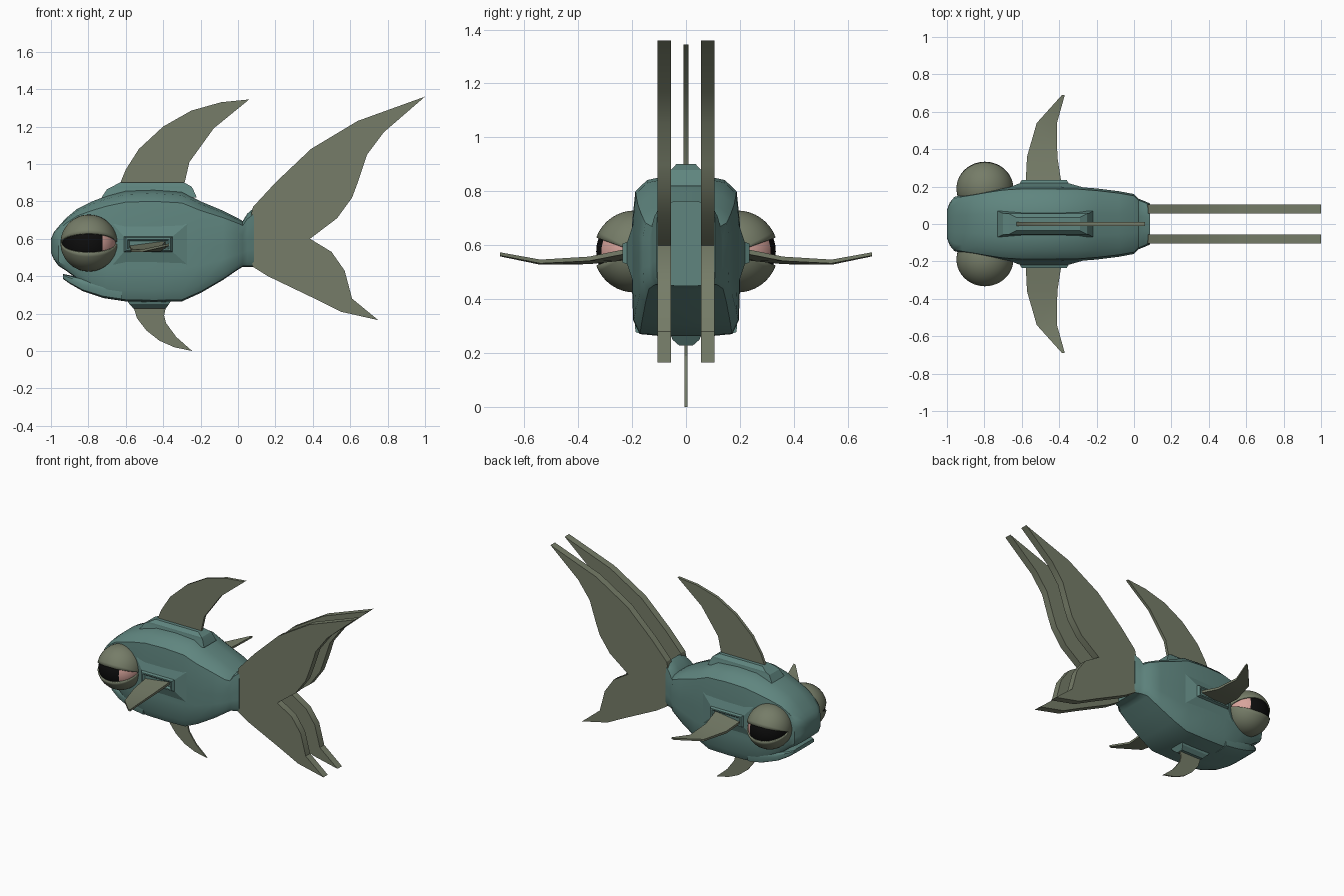
import bpy, bmesh, math
from mathutils import Vector

if "Cube" in bpy.data.objects:
    bpy.data.objects.remove(bpy.data.objects["Cube"])


def material(name, rgb):
    m = bpy.data.materials.new(name)
    m.diffuse_color = (*rgb, 1)
    m.use_nodes = True
    m.node_tree.nodes["Principled BSDF"].inputs["Base Color"].default_value = m.diffuse_color
    return m


TEAL = material("teal skin", (0.115, 0.235, 0.212))
OLIVE = material("olive fin", (0.180, 0.203, 0.138))
PINK = material("pink eye", (0.68, 0.37, 0.33))
BLACK = material("black pupil", (0.004, 0.004, 0.004))


def finish(name, bm, mats, angle=30):
    bmesh.ops.recalc_face_normals(bm, faces=bm.faces)
    me = bpy.data.meshes.new(name)
    bm.to_mesh(me)
    bm.free()
    for m in mats:
        me.materials.append(m)
    me.shade_smooth()
    me.set_sharp_from_angle(angle=math.radians(angle))
    ob = bpy.data.objects.new(name, me)
    bpy.context.collection.objects.link(ob)
    return ob


def loft(name, rings, mat, angle=30):
    """Skin a list of closed rings and cap both ends."""
    bm = bmesh.new()
    vs = [[bm.verts.new(p) for p in ring] for ring in rings]
    n = len(vs[0])
    for a, b in zip(vs, vs[1:]):
        for i in range(n):
            j = (i + 1) % n
            bm.faces.new((a[i], a[j], b[j], b[i]))
    bm.faces.new(vs[0])
    bm.faces.new(vs[-1])
    return finish(name, bm, [mat], angle)


# Half cross-section of the body, in units of half width and half height
HALF = [(0, 1), (.3, 1), (.72, .94), (.94, .8), (1, .4), (1, 0),
        (1, -.4), (.98, -.8), (.86, -.97), (.4, -1), (0, -1)]
SECTION = HALF + [(-y, z) for y, z in HALF[-2:0:-1]]


def body_loft(name, stations):
    rings = []
    for x, w, top, bot in stations:
        c, h = (top + bot) / 2, (top - bot) / 2
        rings.append([(x, y * w, c + z * h) for y, z in SECTION])
    return loft(name, rings, TEAL, 35)


def plate(name, outline, y, t):
    """Flat fin drawn in x and z, with thickness t across y."""
    return loft(name, [[(x, y + s * t / 2, z) for x, z in outline]
                       for s in (-1, 1)], OLIVE, 25)


def frustum(name, layers):
    """Stack of rectangles, each given as four corners."""
    return loft(name, layers, TEAL, 20)


# Body: x, half width, top, bottom
body_loft("body", [
    (-1.0, .075, .60, .525), (-.985, .115, .635, .49), (-.96, .145, .665, .455),
    (-.92, .155, .71, .43), (-.86, .165, .76, .385), (-.78, .18, .80, .315),
    (-.70, .193, .83, .28), (-.60, .2, .855, .265), (-.45, .2, .86, .262),
    (-.30, .198, .85, .265), (-.20, .19, .80, .31), (-.08, .175, .75, .38),
    (.0, .16, .71, .435), (.025, .135, .695, .45), (.05, .125, .735, .45),
    (.085, .11, .765, .45)])

# Lower jaw with a pouting lip
body_loft("lower_jaw", [
    (-.935, .115, .412, .385), (-.90, .145, .405, .36), (-.83, .165, .39, .32),
    (-.72, .185, .38, .283), (-.62, .19, .37, .268)])


# Dorsal and belly fin bases
def rect(x0, x1, y, z):
    return [(x0, -y, z), (x1, -y, z), (x1, y, z), (x0, y, z)]


frustum("dorsal_base", [rect(-.73, -.22, .07, .82), rect(-.70, -.24, .057, .865),
                        rect(-.67, -.25, .055, .88), rect(-.63, -.29, .035, .902)])
frustum("belly_base", [rect(-.60, -.35, .06, .28), rect(-.58, -.37, .05, .25),
                       rect(-.56, -.385, .025, .228)])

# Dorsal and belly fins
plate("dorsal_fin", [(-.635, .885), (-.60, .97), (-.53, 1.08), (-.40, 1.2),
                     (-.25, 1.285), (-.09, 1.33), (.06, 1.345), (-.13, 1.19),
                     (-.26, 1.01), (-.29, .88)], 0, .02)
plate("belly_fin", [(-.56, .24), (-.54, .175), (-.49, .11), (-.42, .055),
                    (-.34, .02), (-.245, 0), (-.33, .075), (-.385, .15),
                    (-.395, .19), (-.385, .24)], 0, .01)

# Twin tail fins
TAIL = [(.08, .77), (.20, .90), (.39, 1.08), (.64, 1.23), (1.0, 1.36),
        (.78, 1.17), (.69, 1.05), (.64, .90), (.61, .82), (.53, .71),
        (.385, .60), (.50, .53), (.57, .43), (.61, .28), (.75, .165),
        (.55, .21), (.41, .28), (.16, .40), (.08, .45), (.05, .56), (.05, .64)]

# Pectoral fin stations: y, front x, rear x, front z, rear z, thickness
PECTORAL = [(.20, -.58, -.385, .556, .582, .018), (.36, -.572, -.41, .538, .55, .016),
            (.54, -.52, -.412, .535, .54, .014), (.69, -.385, -.37, .565, .568, .012)]

EYE = Vector((-.797, .19, .577))


def eye_point(r, lat, lon, s):
    """Point on a ball whose poles lie along x; lon 0 looks sideways."""
    return (EYE.x + r * math.cos(lat),
            s * (EYE.y + r * math.sin(lat) * math.cos(lon)),
            EYE.z + r * math.sin(lat) * math.sin(lon))


def eye_patch(r, a0, a1, nlon, nlat, s):
    bm = bmesh.new()
    g = [[bm.verts.new(eye_point(r, math.pi * i / nlat,
                                 math.radians(a0 + (a1 - a0) * j / nlon), s))
          for j in range(nlon + 1)] for i in range(nlat + 1)]
    for i in range(nlat):
        for j in range(nlon):
            bm.faces.new((g[i][j], g[i][j + 1], g[i + 1][j + 1], g[i + 1][j]))
    bmesh.ops.remove_doubles(bm, verts=bm.verts, dist=1e-5)
    return bm


for side, s in (("right", -1), ("left", 1)):
    plate(side + "_tail_fin", TAIL, s * .08, .05)
    loft(side + "_pectoral_fin",
         [[(x0, s * y, z0 - t / 2), (x1, s * y, z1 - t / 2),
           (x1, s * y, z1 + t / 2), (x0, s * y, z0 + t / 2)]
          for y, x0, x1, z0, z1, t in PECTORAL], OLIVE, 20)
    # Raised socket around the pectoral fin
    frustum(side + "_fin_socket",
            [[(x0, s * y, z0), (x1, s * y, z0), (x1, s * y, z1), (x0, s * y, z1)]
             for x0, x1, z0, z1, y in ((-.67, -.27, .46, .68, .195),
                                       (-.61, -.35, .53, .612, .218),
                                       (-.60, -.36, .536, .606, .236),
                                       (-.59, -.37, .545, .597, .236),
                                       (-.58, -.38, .555, .587, .222))])
    # Eyelid shell with a wedge-shaped opening
    lid = finish(side + "_eyelid", eye_patch(.152, 20, 340, 36, 32, s), [OLIVE])
    mod = lid.modifiers.new("thickness", "SOLIDIFY")
    mod.thickness = .01
    mod.offset = -1
    # Eyeball: black towards the nose, pink towards the tail
    bm = eye_patch(.143, -180, 180, 36, 36, s)
    for f in bm.faces:
        f.material_index = 1 if f.calc_center_median().x < -.722 else 0
    finish(side + "_eyeball", bm, [PINK, BLACK])
